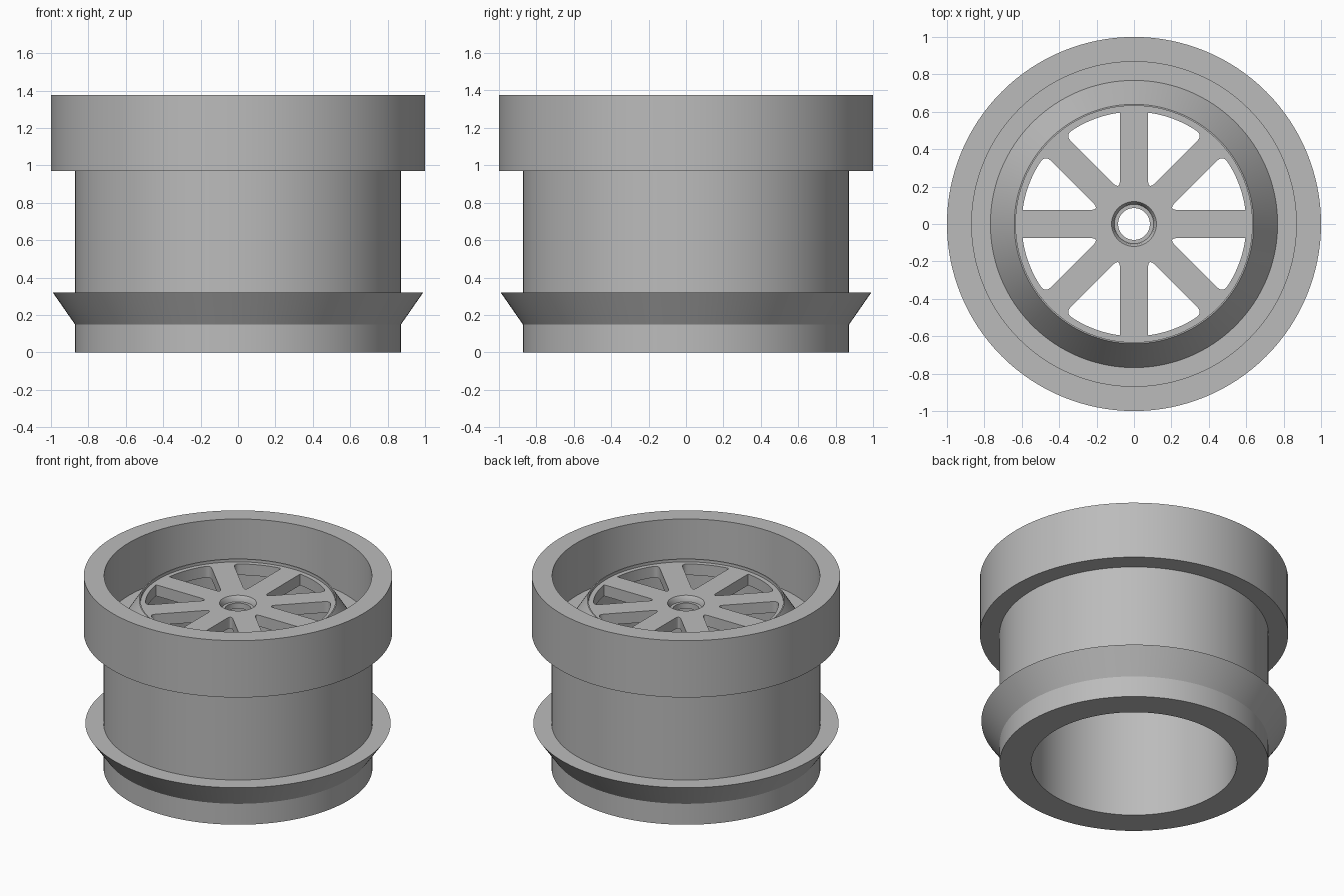
import bpy, bmesh
from math import sin, cos, asin, pi, radians
from mathutils import Vector, Matrix

old = bpy.data.objects.get("Cube")
if old:
    bpy.data.objects.remove(old, do_unlink=True)

# Single plain grey
grey = bpy.data.materials.new("grey")
grey.use_nodes = True
tone = (0.5, 0.5, 0.5, 1)
grey.diffuse_color = tone
grey.node_tree.nodes["Principled BSDF"].inputs["Base Color"].default_value = tone


def finish(name, mesh):
    mesh.materials.clear()
    mesh.materials.append(grey)
    ob = bpy.data.objects.new(name, mesh)
    bpy.context.collection.objects.link(ob)
    bpy.ops.object.select_all(action='DESELECT')
    ob.select_set(True)
    bpy.context.view_layer.objects.active = ob
    bpy.ops.object.shade_smooth_by_angle(angle=radians(25))
    return ob


def lathe(name, profile, steps=128):
    """Revolve a closed (radius, height) profile around z."""
    bm = bmesh.new()
    vs = [bm.verts.new((r, 0, z)) for r, z in profile]
    es = [bm.edges.new((a, b)) for a, b in zip(vs, vs[1:] + vs[:1])]
    bmesh.ops.spin(bm, geom=vs + es, cent=(0, 0, 0), axis=(0, 0, 1),
                   angle=2 * pi, steps=steps, use_merge=False)
    bmesh.ops.remove_doubles(bm, verts=bm.verts, dist=1e-4)
    bmesh.ops.recalc_face_normals(bm, faces=bm.faces)
    mesh = bpy.data.meshes.new(name)
    bm.to_mesh(mesh)
    bm.free()
    return finish(name, mesh)


def polar(r, a):
    return Vector((r * cos(a), r * sin(a)))


def bend(a, corner, b, n=8):
    """Rounded corner from a to b."""
    return [a * (1 - t) ** 2 + corner * 2 * t * (1 - t) + b * t * t
            for t in (i / n for i in range(n + 1))]


# Heights and radii of the spoked disc
PLATE_TOP, PLATE_LOW = 1.18, 1.10
PLATE_R, WINDOW_R, HUB_R, HALF_SPOKE = 0.632, 0.60, 0.12, 0.075

# Rim body: barrel, sloped lip, wide flange, raised cone and bore
lathe("rim_body", [
    (0.667, 0), (0.872, 0), (0.872, 0.15), (0.99, 0.32), (0.872, 0.32),
    (0.872, 0.97), (1, 0.97), (1, 1.377), (0.868, 1.377), (0.868, 1.0),
    (0.768, 1.0), (0.64, 1.2), (PLATE_R, 1.2), (PLATE_R, PLATE_LOW),
    (0.667, PLATE_LOW)])

# Hub with a countersunk centre hole
lathe("hub", [(HUB_R, PLATE_TOP), (0.11, 1.165), (0.105, 1.14), (0.085, 1.14),
              (0.085, PLATE_LOW), (HUB_R, PLATE_LOW)], 64)


def window():
    """Outline of the opening between an axis spoke and a diagonal spoke."""
    edge = asin(HALF_SPOKE / WINDOW_R)
    end = pi / 4 - edge
    stop = end - 0.07
    pts = [polar(WINDOW_R, edge + (stop - edge) * i / 12) for i in range(13)]
    along = polar(1, pi / 4)
    corner = polar(WINDOW_R, end)
    pts += bend(pts.pop(), corner, corner - along * 0.045)
    inner = Vector((HALF_SPOKE / math_tan_eighth, HALF_SPOKE))
    pts += bend(inner + along * 0.055, inner, inner + Vector((0.055, 0)))
    return pts


math_tan_eighth = sin(pi / 8) / cos(pi / 8)


# Spoked disc: filled outline with eight windows and the hub opening
curve = bpy.data.curves.new("spoke_outline", 'CURVE')
curve.dimensions = '2D'
curve.fill_mode = 'BOTH'
curve.extrude = (PLATE_TOP - PLATE_LOW) / 2


def outline(points):
    sp = curve.splines.new('POLY')
    sp.points.add(len(points) - 1)
    for p, co in zip(sp.points, points):
        p.co = (co.x, co.y, 0, 1)
    sp.use_cyclic_u = True


outline([polar(PLATE_R, 2 * pi * i / 128) for i in range(128)])
outline([polar(HUB_R, 2 * pi * i / 64) for i in range(64)])
shape = window()
for quarter in range(4):
    turn = Matrix.Rotation(quarter * pi / 2, 2)
    outline([turn @ p for p in shape])
    outline([turn @ Vector((p.y, p.x)) for p in shape])

helper = bpy.data.objects.new("spoke_outline", curve)
bpy.context.collection.objects.link(helper)
graph = bpy.context.evaluated_depsgraph_get()
plate = bpy.data.meshes.new_from_object(helper.evaluated_get(graph))
bpy.data.objects.remove(helper, do_unlink=True)
bm = bmesh.new()
bm.from_mesh(plate)
bmesh.ops.remove_doubles(bm, verts=bm.verts, dist=1e-4)
bmesh.ops.recalc_face_normals(bm, faces=bm.faces)
bm.to_mesh(plate)
bm.free()
plate.transform(Matrix.Translation((0, 0, (PLATE_TOP + PLATE_LOW) / 2)))
finish("spoked_disc", plate)
